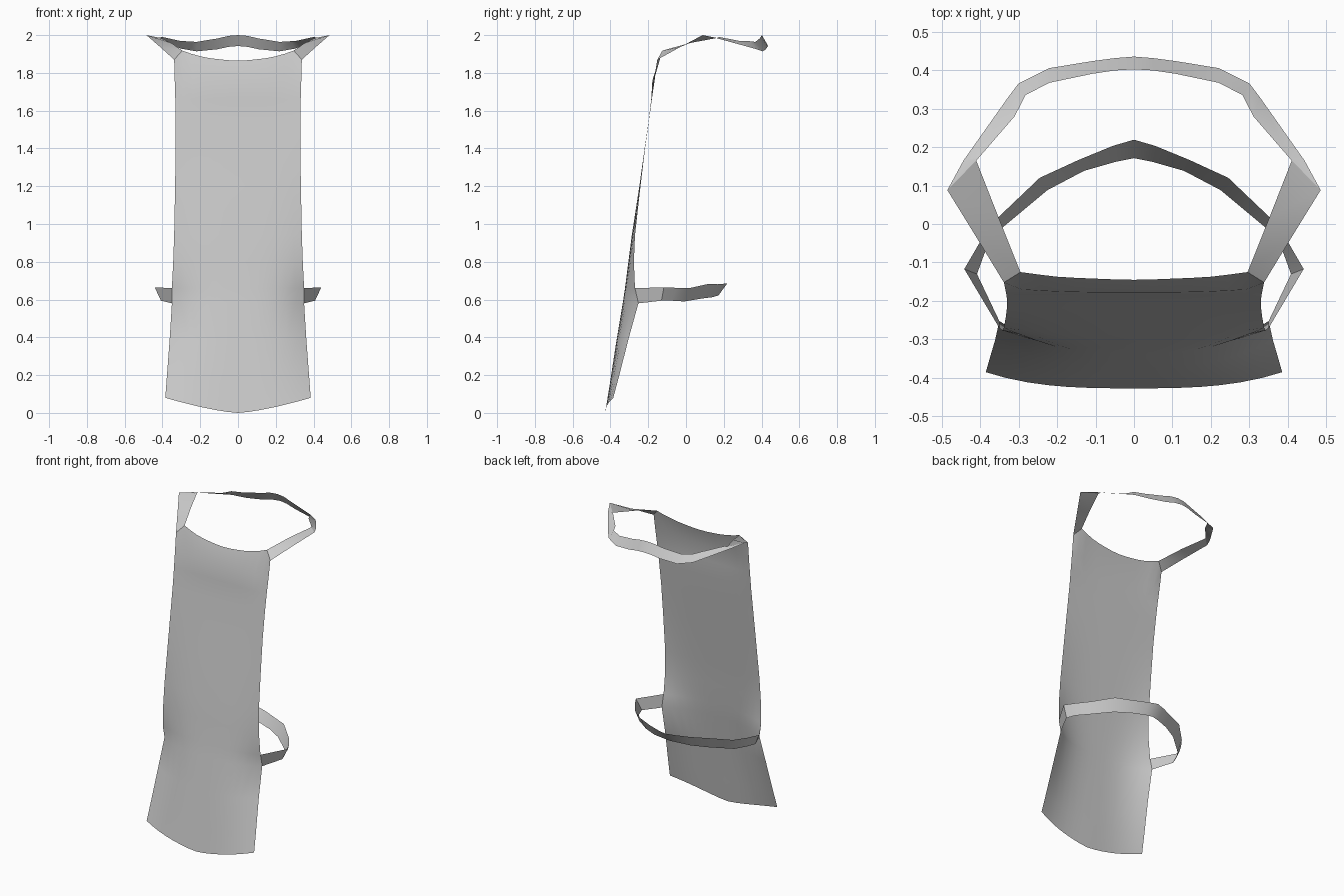
import bpy


def smoothstep_mix(a, b, t):
    return a + (b - a) * t


def grid_object(name, rows, angle=0.7):
    """Skin rows of points (right half, x >= 0) and mirror across x = 0."""
    n = len(rows[0])
    verts = [p for row in rows for p in row]
    faces = [(r * n + c, r * n + c + 1, (r + 1) * n + c + 1, (r + 1) * n + c)
             for r in range(len(rows) - 1) for c in range(n - 1)]
    mesh = bpy.data.meshes.new(name)
    mesh.from_pydata(verts, [], faces)
    obj = bpy.data.objects.new(name, mesh)
    bpy.context.collection.objects.link(obj)
    mirror = obj.modifiers.new("Mirror", "MIRROR")
    mirror.use_clip = True
    mirror.merge_threshold = 0.001
    bpy.ops.object.select_all(action="DESELECT")
    obj.select_set(True)
    bpy.context.view_layer.objects.active = obj
    bpy.ops.object.modifier_apply(modifier="Mirror")
    bpy.ops.object.shade_smooth_by_angle(angle=angle)
    return obj


# Apron front: height, half width, y at the middle, y at the side edge
profile = [
    (0.08, 0.385, -0.427, -0.385),
    (0.20, 0.376, -0.405, -0.353),
    (0.40, 0.361, -0.370, -0.302),
    (0.58, 0.350, -0.335, -0.252),
    (0.66, 0.350, -0.323, -0.270),
    (0.80, 0.343, -0.305, -0.276),
    (0.94, 0.338, -0.287, -0.270),
    (1.20, 0.333, -0.247, -0.241),
    (1.40, 0.330, -0.219, -0.217),
    (1.55, 0.330, -0.197, -0.196),
    (1.66, 0.332, -0.184, -0.181),
    (1.76, 0.335, -0.178, -0.166),
]
columns = [0, 0.15, 0.3, 0.45, 0.58, 0.72, 0.87, 1]
rows = []
for z, w, y_mid, y_side in profile:
    drop = 0.08 * max(0, (0.58 - z) / 0.5)          # rounded lower hem
    rows.append([(w * u, smoothstep_mix(y_mid, y_side, u ** 3),
                  z - drop * (1 - u ** 1.4)) for u in columns])
# neckline
rows.append([(0, -0.145, 1.865), (0.05, -0.144, 1.867), (0.10, -0.142, 1.872),
             (0.15, -0.140, 1.878), (0.20, -0.137, 1.888),
             (0.25, -0.131, 1.902), (0.295, -0.125, 1.918),
             (0.338, -0.152, 1.87)])
grid_object("apron_front", rows)

# Neck strap, front part rising over the shoulders: (inner, outer) pairs
shoulder = [
    ((0.295, -0.125, 1.918), (0.338, -0.152, 1.870)),
    ((0.353, 0.020, 1.958), (0.411, -0.032, 1.936)),
    ((0.410, 0.165, 1.985), (0.485, 0.088, 2.000)),
]
grid_object("shoulder_strap", shoulder)

# Neck strap, part behind the neck
neck = [
    ((0.410, 0.165, 1.985), (0.485, 0.088, 2.000)),
    ((0.400, 0.176, 1.990), (0.443, 0.165, 1.983)),
    ((0.310, 0.280, 1.970), (0.328, 0.328, 1.938)),
    ((0.282, 0.335, 1.968), (0.300, 0.365, 1.928)),
    ((0.220, 0.367, 1.964), (0.220, 0.405, 1.914)),
    ((0.110, 0.390, 1.982), (0.110, 0.423, 1.925)),
    ((0.050, 0.399, 1.996), (0.050, 0.431, 1.938)),
    ((0.000, 0.402, 2.000), (0.000, 0.435, 1.942)),
]
grid_object("neck_strap", neck)

# Waist strap around the back: (lower, upper) pairs
waist = [
    ((0.350, -0.252, 0.580), (0.350, -0.270, 0.660)),
    ((0.408, -0.130, 0.594), (0.441, -0.117, 0.665)),
    ((0.388, -0.075, 0.594), (0.402, -0.050, 0.662)),
    ((0.340, -0.008, 0.590), (0.350, 0.020, 0.661)),
    ((0.225, 0.088, 0.606), (0.245, 0.120, 0.683)),
    ((0.130, 0.138, 0.612), (0.145, 0.166, 0.681)),
    ((0.050, 0.161, 0.619), (0.055, 0.203, 0.684)),
    ((0.000, 0.171, 0.621), (0.000, 0.219, 0.686)),
]
grid_object("waist_strap", waist)
